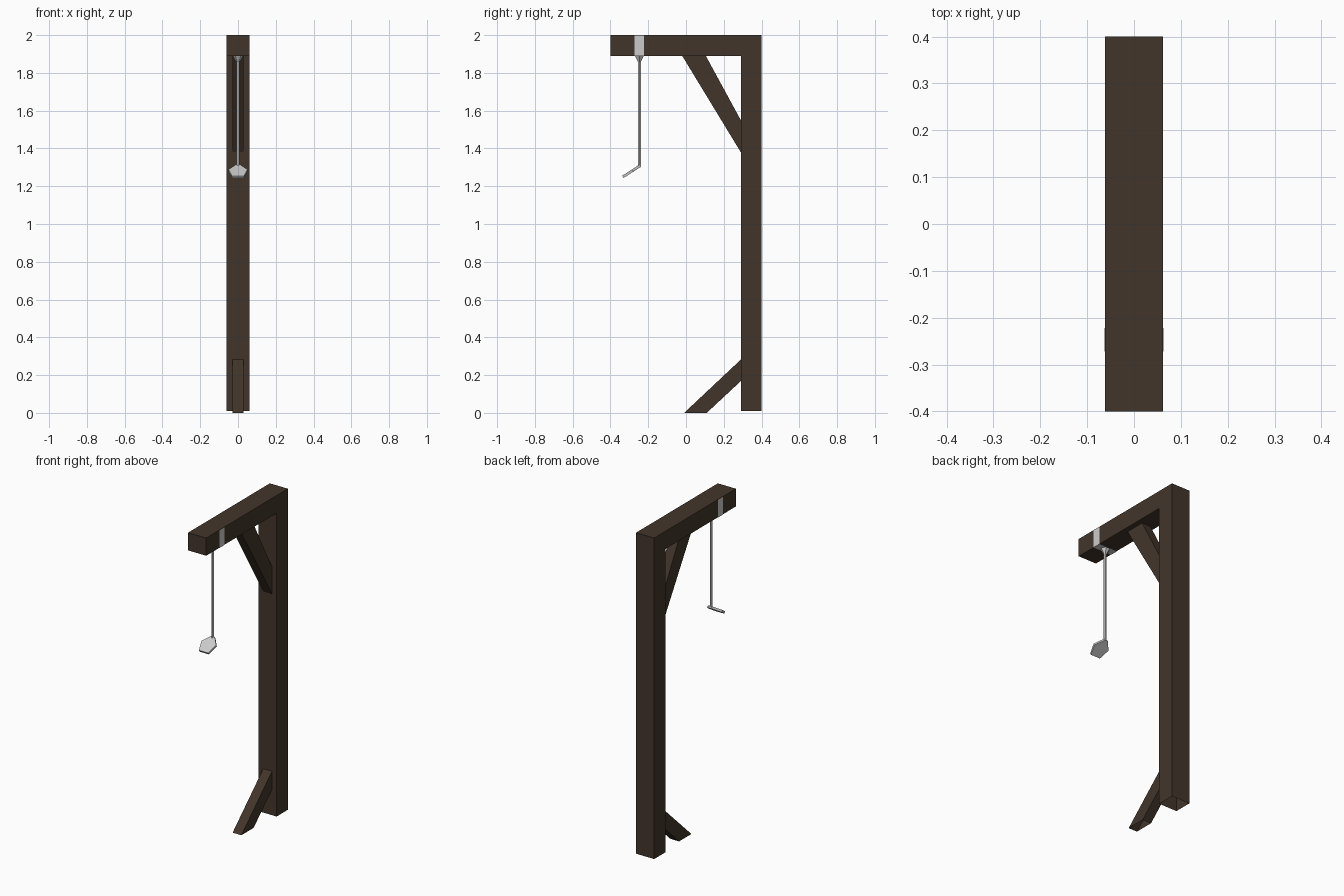
import bpy, bmesh
from math import cos, sin, pi

if "Cube" in bpy.data.objects:
    bpy.data.objects.remove(bpy.data.objects["Cube"])


def material(name, col):
    m = bpy.data.materials.new(name)
    m.diffuse_color = col
    m.use_nodes = True
    m.node_tree.nodes["Principled BSDF"].inputs["Base Color"].default_value = m.diffuse_color
    return m


wood = material("dark_wood", (0.055, 0.036, 0.023, 1))


def finish(name, bm, mat=None):
    bmesh.ops.recalc_face_normals(bm, faces=bm.faces)
    me = bpy.data.meshes.new(name)
    bm.to_mesh(me)
    bm.free()
    ob = bpy.data.objects.new(name, me)
    bpy.context.collection.objects.link(ob)
    if mat:
        me.materials.append(mat)
    return ob


def extrude_yz(name, pts, half, mat=None, open_edges=()):
    """Extrude a (y, z) profile across x; listed profile edges stay open."""
    bm = bmesh.new()
    a = [bm.verts.new((-half, y, z)) for y, z in pts]
    b = [bm.verts.new((half, y, z)) for y, z in pts]
    bm.faces.new(a)
    bm.faces.new(b[::-1])
    n = len(pts)
    for i in range(n):
        if i not in open_edges:
            j = (i + 1) % n
            bm.faces.new((a[i], a[j], b[j], b[i]))
    return finish(name, bm, mat)


# Post and top beam as one L profile, open underneath the post
extrude_yz("post_and_beam",
           [(0.29, 0.01), (0.4, 0.01), (0.4, 2), (-0.4, 2), (-0.4, 1.89), (0.29, 1.89)],
           0.062, wood, open_edges=(0,))

# Diagonal braces, open where they meet the frame or ground
extrude_yz("upper_brace", [(-0.02, 1.89), (0.105, 1.89), (0.29, 1.55), (0.29, 1.38)],
           0.03, wood, open_edges=(0, 2))
extrude_yz("lower_brace", [(-0.01, 0), (0.11, 0), (0.29, 0.168), (0.29, 0.282)],
           0.03, wood, open_edges=(0, 2))

# Metal strap: U strip round the sides and underside of the beam
bm = bmesh.new()
loop = [(-0.063, 1.999), (-0.063, 1.889), (0.063, 1.889), (0.063, 1.999)]
rows = [[bm.verts.new((x, y, z)) for x, z in loop] for y in (-0.272, -0.222)]
for i in range(3):
    bm.faces.new((rows[0][i], rows[0][i + 1], rows[1][i + 1], rows[1][i]))
finish("beam_strap", bm)

# Hanger rod with a flared top
bm = bmesh.new()
sides = 6
rings = []
for r, z in ((0.027, 1.889), (0.009, 1.858), (0.009, 1.308)):
    rings.append([bm.verts.new((r * cos(2 * pi * k / sides), -0.247 + r * sin(2 * pi * k / sides), z))
                  for k in range(sides)])
for lo, hi in zip(rings, rings[1:]):
    for k in range(sides):
        j = (k + 1) % sides
        bm.faces.new((lo[k], lo[j], hi[j], hi[k]))
bm.faces.new(rings[-1])
finish("hanger_rod", bm)

# Tilted hook plate at the end of the rod
bm = bmesh.new()
outline = [(-0.01, 0), (-0.05, 0.05), (-0.032, 0.112), (0.032, 0.112), (0.05, 0.05), (0.01, 0)]
dy, dz, t = -0.84, -0.54, 0.007
layers = [[bm.verts.new((x, -0.24 + s * dy + o * dz, 1.31 + s * dz - o * dy)) for x, s in outline]
          for o in (-t, t)]
bm.faces.new(layers[0])
bm.faces.new(layers[1])
for i in range(6):
    j = (i + 1) % 6
    bm.faces.new((layers[0][i], layers[0][j], layers[1][j], layers[1][i]))
finish("hook_plate", bm)
